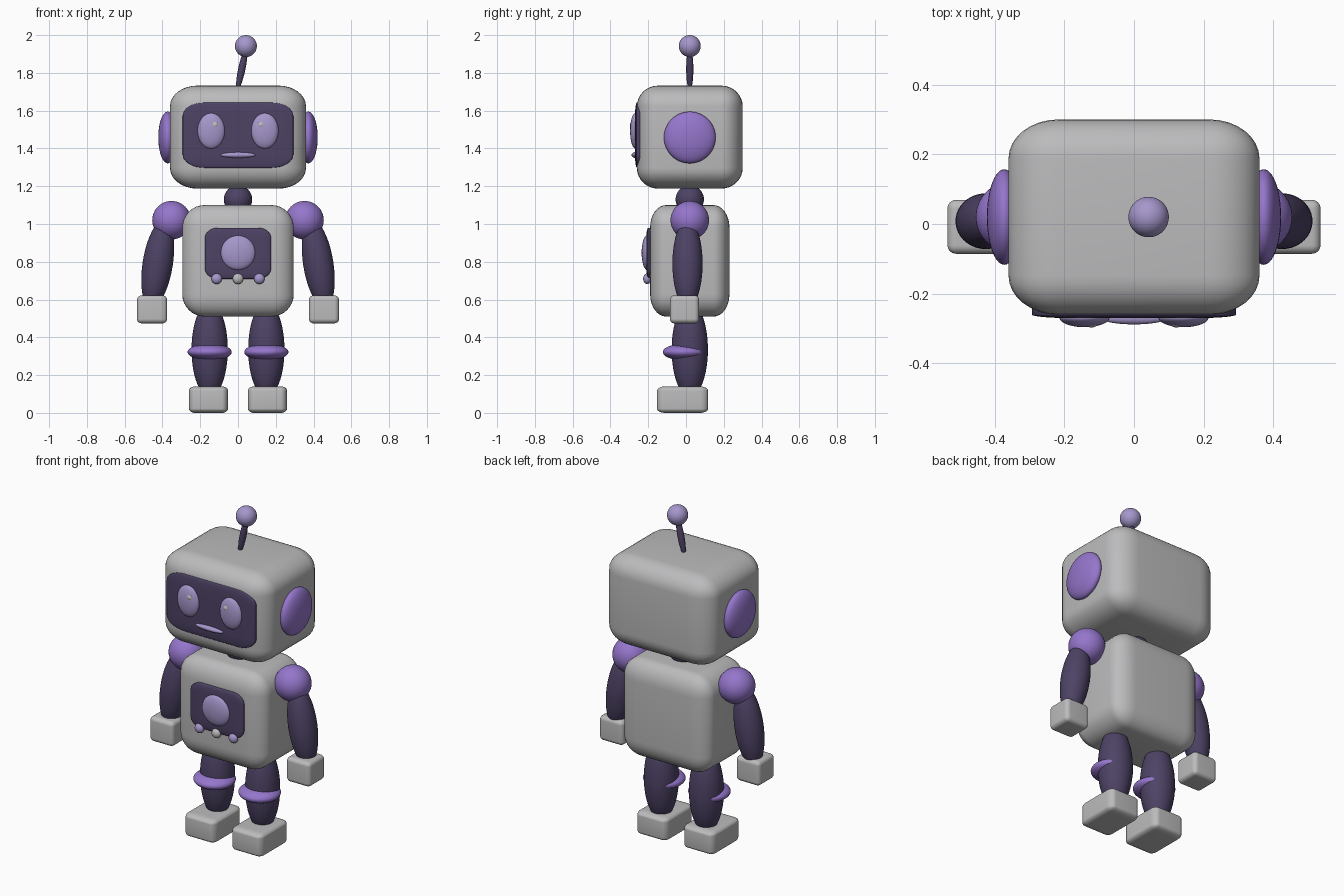
import bpy, bmesh
from math import radians
from mathutils import Matrix, Vector

cube = bpy.data.objects.get("Cube")
if cube:
    bpy.data.objects.remove(cube, do_unlink=True)


def material(name, color):
    m = bpy.data.materials.new(name)
    m.use_nodes = True
    m.diffuse_color = (*color, 1)
    m.node_tree.nodes["Principled BSDF"].inputs["Base Color"].default_value = (*color, 1)
    return m


GREY = material("light grey", (0.50, 0.50, 0.51))
DARK = material("dark violet", (0.075, 0.055, 0.13))
PURPLE = material("purple", (0.30, 0.18, 0.60))
LAVENDER = material("lavender", (0.38, 0.31, 0.60))


def finish(name, bm, loc, scale, mat, tilt):
    # Tilt is about the y axis, positive leans the top toward +x
    bm.transform(Matrix.LocRotScale(None, None, Vector(scale)))
    bm.transform(Matrix.Rotation(radians(tilt), 4, 'Y'))
    me = bpy.data.meshes.new(name)
    bm.to_mesh(me)
    bm.free()
    me.materials.append(mat)
    me.shade_smooth()
    ob = bpy.data.objects.new(name, me)
    ob.location = loc
    bpy.context.collection.objects.link(ob)
    return ob


def ball(name, loc, radii, mat, tilt=0):
    bm = bmesh.new()
    bmesh.ops.create_uvsphere(bm, u_segments=40, v_segments=24, radius=1)
    return finish(name, bm, loc, radii, mat, tilt)


def rounded_box(name, loc, size, mat, corner):
    # Corner is a fraction of the size, so the rounding stretches with the box
    bm = bmesh.new()
    bmesh.ops.create_cube(bm, size=1)
    bmesh.ops.bevel(bm, geom=bm.edges[:], offset=corner, segments=8,
                    profile=0.5, affect='EDGES', clamp_overlap=True)
    return finish(name, bm, loc, size, mat, 0)


Y = 0.02  # body centre line, front to back

# Head and face
rounded_box("head", (0, Y, 1.46), (0.72, 0.56, 0.545), GREY, 0.2)
rounded_box("face_screen", (0, -0.245, 1.47), (0.585, 0.05, 0.345), DARK, 0.2)
ball("mouth", (0, -0.27, 1.365), (0.093, 0.018, 0.015), LAVENDER)

# Antenna
ball("antenna_stem", (0.02, Y, 1.82), (0.019, 0.019, 0.115), DARK, 12)
ball("antenna_ball", (0.042, Y, 1.942), (0.058, 0.058, 0.058), LAVENDER)

# Neck, torso and chest panel
ball("neck", (0, Y, 1.13), (0.075, 0.075, 0.075), DARK)
rounded_box("torso", (0, Y, 0.805), (0.59, 0.42, 0.59), GREY, 0.2)
rounded_box("chest_panel", (0, -0.185, 0.845), (0.35, 0.05, 0.27), DARK, 0.2)
ball("chest_light", (0, -0.205, 0.848), (0.092, 0.03, 0.092), LAVENDER)
ball("middle_button", (0, -0.205, 0.71), (0.028, 0.022, 0.028), GREY)

# Paired parts
for side, s in (("left", 1), ("right", -1)):
    ball(side + "_eye", (s * 0.142, -0.268, 1.493), (0.072, 0.028, 0.094), LAVENDER)
    ball(side + "_eye_glint", (s * 0.122, -0.282, 1.525), (0.019, 0.015, 0.019), GREY)
    ball(side + "_ear", (s * 0.372, Y, 1.458), (0.05, 0.137, 0.137), PURPLE)
    ball(side + "_button", (s * 0.113, -0.205, 0.71), (0.028, 0.022, 0.028), LAVENDER)
    ball(side + "_shoulder", (s * 0.352, Y, 1.02), (0.102, 0.102, 0.102), PURPLE)
    ball(side + "_arm", (s * 0.425, 0.008, 0.79), (0.08, 0.08, 0.235), DARK, -s * 9)
    rounded_box(side + "_hand", (s * 0.455, -0.008, 0.548), (0.16, 0.155, 0.148), GREY, 0.16)
    ball(side + "_leg", (s * 0.15, Y, 0.335), (0.096, 0.096, 0.25), DARK)
    ball(side + "_knee_pad", (s * 0.15, -0.008, 0.322), (0.117, 0.115, 0.044), PURPLE)
    rounded_box(side + "_foot", (s * 0.156, -0.018, 0.07), (0.207, 0.27, 0.14), GREY, 0.16)
